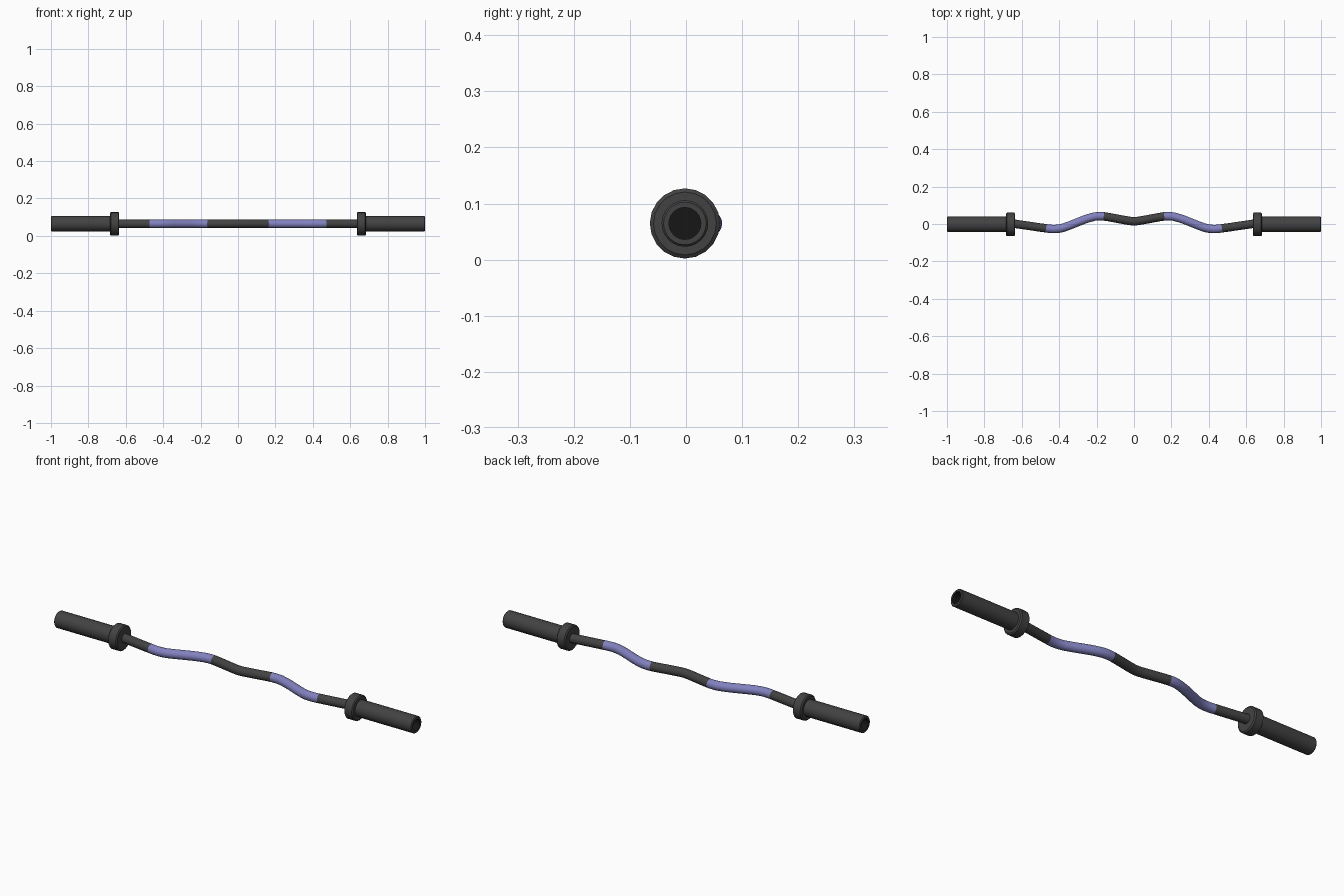
import bpy, bmesh, math
from mathutils import Vector

if "Cube" in bpy.data.objects:
    bpy.data.objects.remove(bpy.data.objects["Cube"])

ZC, YC = 0.0645, -0.002   # height and depth of the sleeve axis


def material(name, rgb):
    m = bpy.data.materials.new(name)
    m.diffuse_color = (*rgb, 1)
    m.use_nodes = True
    m.node_tree.nodes["Principled BSDF"].inputs["Base Color"].default_value = m.diffuse_color
    return m


steel = material("dark_steel", (0.055, 0.055, 0.055))
grip = material("violet_grip", (0.22, 0.22, 0.52))
black = material("black_bore", (0.008, 0.008, 0.008))


def skin(name, rings, mats, rule=None, angle=35):
    """Bridge a list of point rings into a closed tube with end caps."""
    bm = bmesh.new()
    loops = [[bm.verts.new(p) for p in ring] for ring in rings]
    n = len(loops[0])
    for a, b in zip(loops, loops[1:]):
        for i in range(n):
            j = (i + 1) % n
            bm.faces.new((a[i], a[j], b[j], b[i]))
    bm.faces.new(loops[0])
    bm.faces.new(loops[-1])
    bmesh.ops.recalc_face_normals(bm, faces=bm.faces)
    if rule:
        for f in bm.faces:
            f.material_index = rule(f.calc_center_median())
    me = bpy.data.meshes.new(name)
    bm.to_mesh(me)
    bm.free()
    for m in mats:
        me.materials.append(m)
    ob = bpy.data.objects.new(name, me)
    bpy.context.collection.objects.link(ob)
    bpy.ops.object.select_all(action='DESELECT')
    ob.select_set(True)
    bpy.context.view_layer.objects.active = ob
    bpy.ops.object.shade_smooth_by_angle(angle=math.radians(angle))
    return ob


def lathe(profile, side, sides):
    """Rings around the x axis from (x, radius) pairs."""
    return [[(side * x, YC + r * math.cos(t), ZC + r * math.sin(t))
             for t in (2 * math.pi * i / sides for i in range(sides))]
            for x, r in profile]


# Wavy bar: right half of the centre line, mirrored to the left
half = [(0.02, 0.016), (0.05, 0.021), (0.125, 0.035), (0.162, 0.041),
        (0.185, 0.042), (0.21, 0.040), (0.24, 0.032), (0.27, 0.022),
        (0.345, -0.008), (0.375, -0.019), (0.40, -0.025), (0.425, -0.027),
        (0.45, -0.026), (0.47, -0.023), (0.50, -0.019), (0.65, 0.003)]
path = [Vector((-x, y, ZC)) for x, y in reversed(half)]
path += [Vector((0, 0.0145, ZC))] + [Vector((x, y, ZC)) for x, y in half]
rings = []
for i, p in enumerate(path):
    t = (path[min(i + 1, len(path) - 1)] - path[max(i - 1, 0)]).normalized()
    side_dir = Vector((-t.y, t.x, 0))
    rings.append([p + 0.0225 * (side_dir * math.cos(a) + Vector((0, 0, math.sin(a))))
                  for a in (2 * math.pi * k / 20 for k in range(20))])
# Violet grips lie between the inner and outer straight sections
skin("curl_bar", rings, [steel, grip],
     lambda c: 1 if 0.162 < abs(c.x) < 0.47 else 0, 50)

for s, label in ((-1, "left"), (1, "right")):
    # Chamfered collar
    skin(label + "_collar",
         lathe([(0.635, 0.056), (0.640, 0.0625), (0.680, 0.0625), (0.685, 0.056)],
               s, 20), [steel])
    # Sleeve with a hollow, dark end
    skin(label + "_sleeve",
         lathe([(0.67, 0.0415), (0.996, 0.0415), (1.0, 0.038), (1.0, 0.0285),
                (0.94, 0.0285)], s, 24), [steel, black],
         lambda c: 1 if 0.93 < abs(c.x) < 0.975 and abs(c.z - ZC) < 0.03
         and abs(c.y - YC) < 0.03 else 0)
